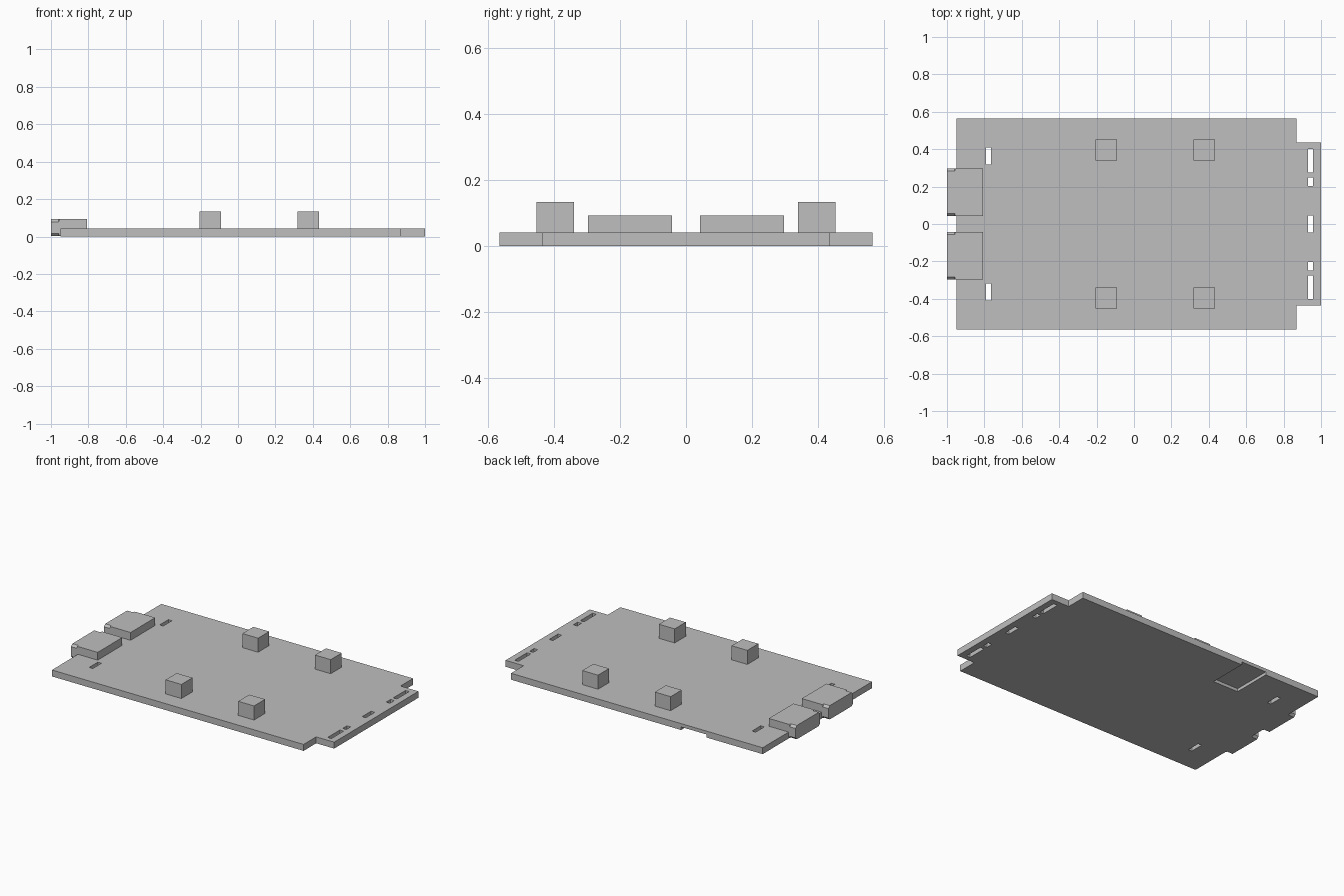
import bpy
import bmesh
from mathutils import Vector

if "Cube" in bpy.data.objects:
    bpy.data.objects.remove(bpy.data.objects["Cube"], do_unlink=True)

grey = bpy.data.materials.new("light_grey")
grey.use_nodes = True
grey.diffuse_color = (0.52, 0.52, 0.52, 1)
grey.node_tree.nodes["Principled BSDF"].inputs["Base Color"].default_value = (0.52, 0.52, 0.52, 1)

BOARD_TOP = 0.042


def finish(name, bm):
    """Turn a bmesh into a flat shaded object."""
    bmesh.ops.recalc_face_normals(bm, faces=bm.faces)
    mesh = bpy.data.meshes.new(name)
    bm.to_mesh(mesh)
    bm.free()
    mesh.materials.append(grey)
    obj = bpy.data.objects.new(name, mesh)
    bpy.context.collection.objects.link(obj)
    return obj


def add_box(bm, x, y, z):
    """Add a box given its (low, high) limits on each axis."""
    verts = bmesh.ops.create_cube(bm, size=1)["verts"]
    for v in verts:
        v.co = Vector([(a + b) / 2 + c * (b - a) for (a, b), c in zip((x, y, z), v.co)])


# Board: a rectangle with a narrower tab on the left end
half = [(-0.95, 0.565), (0.87, 0.565), (0.87, 0.435), (1.0, 0.435)]
outline = half + [(x, -y) for x, y in reversed(half)]
bm = bmesh.new()
base = bm.faces.new([bm.verts.new((x, y, 0)) for x, y in outline])
top = bmesh.ops.extrude_face_region(bm, geom=[base])["geom"]
for v in top:
    if isinstance(v, bmesh.types.BMVert):
        v.co.z = BOARD_TOP
board = finish("board", bm)

# Cutters: through slots, and a shallow pocket under the back edge
bm = bmesh.new()
through = (-0.05, 0.1)
end_x, inner_x = (0.93, 0.957), (-0.79, -0.764)
for s in (-1, 1):
    for x, a, b in ((end_x, 0.275, 0.402), (end_x, 0.203, 0.248), (inner_x, 0.319, 0.409)):
        add_box(bm, x, sorted((s * a, s * b)), through)
add_box(bm, end_x, (-0.045, 0.046), through)
add_box(bm, (-0.545, -0.36), (0.305, 0.7), (-0.05, 0.02))
cutter = finish("slot_cutter", bm)
cutter.hide_render = True

cut = board.modifiers.new("slots", "BOOLEAN")
cut.operation = "DIFFERENCE"
cut.solver = "EXACT"
cut.object = cutter
bpy.context.view_layer.update()
result = bpy.data.meshes.new_from_object(
    board.evaluated_get(bpy.context.evaluated_depsgraph_get()))
board.modifiers.clear()
board.data = result
bpy.data.objects.remove(cutter, do_unlink=True)

# Four square posts
for x, end in ((-0.149, "right"), (0.376, "left")):
    for y, side in ((-0.396, "front"), (0.396, "back")):
        bm = bmesh.new()
        add_box(bm, (x - 0.057, x + 0.057), (y - 0.057, y + 0.057), (BOARD_TOP, 0.134))
        finish(f"post_{side}_{end}", bm)


def section(bm, x, y0, y1, z0, z1, c):
    """Rectangular loop with corners cut by c."""
    pts = [(y0 + c, z0), (y1 - c, z0), (y1, z0 + c), (y1, z1 - c),
           (y1 - c, z1), (y0 + c, z1), (y0, z1 - c), (y0, z0 + c)]
    return [bm.verts.new((x, y, z)) for y, z in pts]


# Two socket blocks overhanging the right end, corners chamfered at the mouth
for y, side in ((-0.17, "front"), (0.17, "back")):
    bm = bmesh.new()
    loops = [section(bm, x, y - 0.127, y + 0.127, 0.003, 0.093, c)
             for x, c in ((-1.0, 0.014), (-0.959, 0.014), (-0.953, 0), (-0.807, 0))]
    for a, b in zip(loops, loops[1:]):
        for i in range(8):
            j = (i + 1) % 8
            bm.faces.new((a[i], a[j], b[j], b[i]))
    bm.faces.new(loops[0])
    bm.faces.new(loops[-1])
    bmesh.ops.remove_doubles(bm, verts=bm.verts, dist=0.0001)
    finish(f"socket_{side}", bm)
